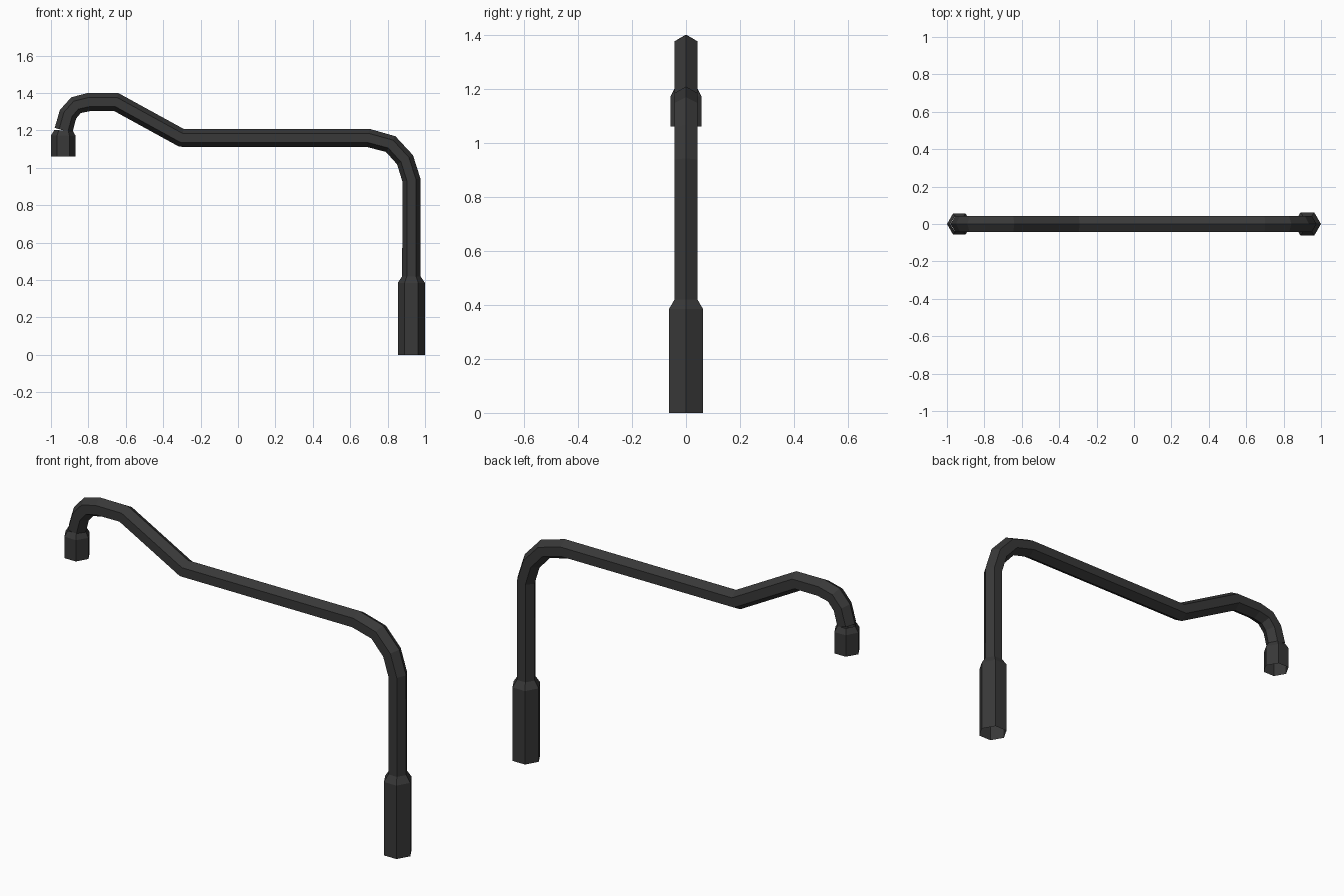
import bpy
import bmesh
from math import cos, sin, pi
from mathutils import Vector

cube = bpy.data.objects.get("Cube")
if cube:
    bpy.data.objects.remove(cube)

SIDES = 6
TUBE_R = 0.049

metal = bpy.data.materials.new("dark grey metal")
metal.use_nodes = True
grey = (0.04, 0.04, 0.04, 1)
metal.diffuse_color = grey
metal.node_tree.nodes["Principled BSDF"].inputs["Base Color"].default_value = grey


def sweep(name, stations):
    """Skin a flat-sided open tube along (x, z, radius) stations in the xz plane."""
    bm = bmesh.new()
    pts = [Vector((x, 0, z)) for x, z, r in stations]
    side = Vector((0, 1, 0))
    rings = []
    for i, p in enumerate(pts):
        tangent = Vector()
        if i > 0:
            tangent += (p - pts[i - 1]).normalized()
        if i < len(pts) - 1:
            tangent += (pts[i + 1] - p).normalized()
        out = tangent.normalized().cross(side)
        r = stations[i][2]
        angles = [2 * pi * k / SIDES for k in range(SIDES)]
        rings.append([bm.verts.new(p + (out * cos(a) + side * sin(a)) * r) for a in angles])
    for low, high in zip(rings, rings[1:]):
        for k in range(SIDES):
            n = (k + 1) % SIDES
            bm.faces.new((low[k], low[n], high[n], high[k]))
    bmesh.ops.recalc_face_normals(bm, faces=bm.faces)
    mesh = bpy.data.meshes.new(name)
    bm.to_mesh(mesh)
    bm.free()
    mesh.materials.append(metal)
    obj = bpy.data.objects.new(name, mesh)
    bpy.context.collection.objects.link(obj)
    return obj


# Wide sleeve at the foot, tapering into the tube
sweep("base_sleeve", [(0.927, 0, 0.0725), (0.927, 0.385, 0.0725), (0.927, 0.42, TUBE_R)])

# Bent tube from the foot, across the arm and over the hook
path = [(0.927, 0.42), (0.927, 0.935), (0.893, 1.043), (0.816, 1.127), (0.695, 1.16),
        (-0.302, 1.16), (-0.652, 1.352), (-0.795, 1.352), (-0.866, 1.335),
        (-0.909, 1.286), (-0.933, 1.2)]
sweep("bent_tube", [(x, z, TUBE_R) for x, z in path])

# Short socket at the free end
sweep("end_socket", [(-0.933, 1.2, TUBE_R), (-0.934, 1.172, 0.066), (-0.934, 1.06, 0.066)])
